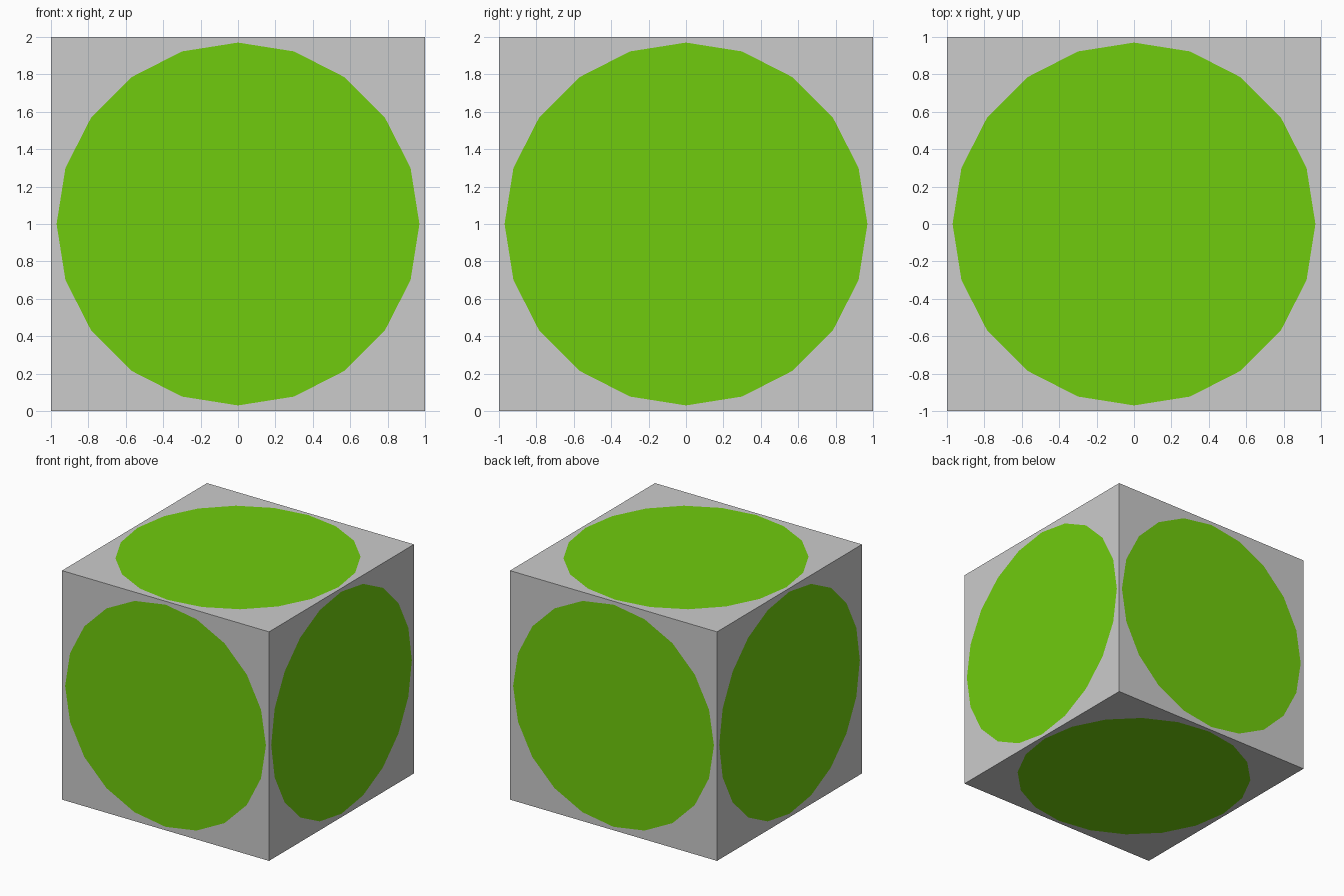
import bpy, bmesh
from math import sin, cos, pi
from mathutils import Matrix, Vector

if "Cube" in bpy.data.objects:
    bpy.data.objects.remove(bpy.data.objects["Cube"])

SIDES, RADIUS, HALF = 20, 0.97, 1.0

# turns that carry the top side onto each of the six sides
TURNS = [Matrix.Rotation(pi / 2 * k, 4, 'X') for k in range(4)]
TURNS += [Matrix.Rotation(s * pi / 2, 4, 'Y') for s in (1, -1)]

circle = [Vector((RADIUS * cos(2 * pi * i / SIDES), RADIUS * sin(2 * pi * i / SIDES), HALF))
          for i in range(SIDES)]
corners = [Vector((x, y, HALF)) for x, y in ((1, 1), (-1, 1), (-1, -1), (1, -1))]


def build(name, polygons, color=None):
    """Repeat one side's polygons on all six sides of the cube."""
    bm = bmesh.new()
    for turn in TURNS:
        for poly in polygons:
            bm.faces.new([bm.verts.new(turn @ p + Vector((0, 0, HALF))) for p in poly])
    bmesh.ops.remove_doubles(bm, verts=bm.verts, dist=1e-4)
    mesh = bpy.data.meshes.new(name)
    bm.to_mesh(mesh)
    bm.free()
    obj = bpy.data.objects.new(name, mesh)
    bpy.context.collection.objects.link(obj)
    if color:
        mat = bpy.data.materials.new(name)
        mat.diffuse_color = color
        mat.use_nodes = True
        mat.node_tree.nodes["Principled BSDF"].inputs["Base Color"].default_value = mat.diffuse_color
        mesh.materials.append(mat)
    return obj


# grey surround: a fan from each corner plus a sliver along each edge
surround = []
step = SIDES // 4
for q in range(4):
    for i in range(q * step, (q + 1) * step):
        surround.append((corners[q], circle[(i + 1) % SIDES], circle[i]))
    surround.append((corners[q - 1], corners[q], circle[q * step]))

build("cube_body", surround)

# green discs set flush in every side
build("round_panels", [circle], (0.16, 0.60, 0.004, 1))
